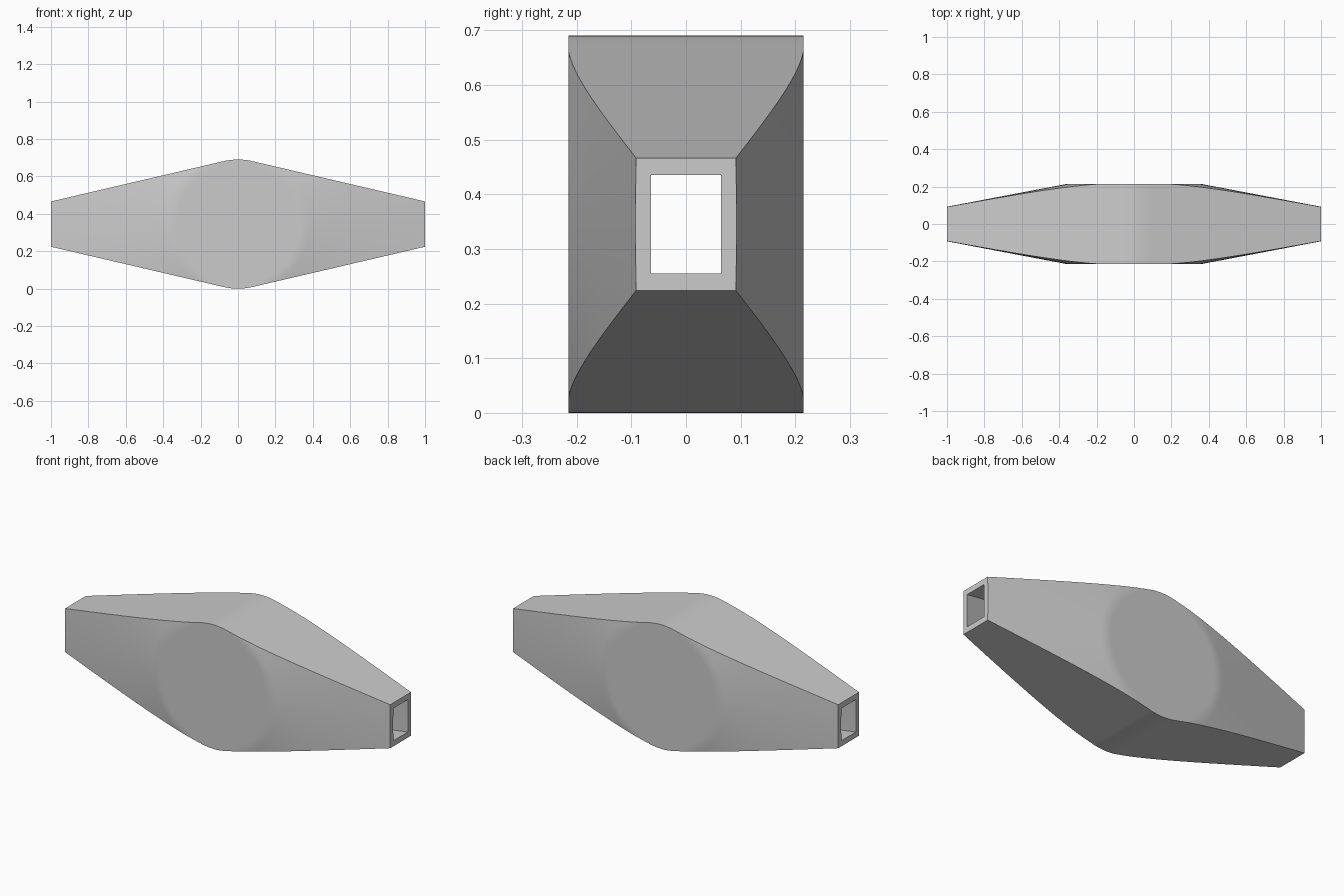
import bpy, bmesh, math

cube = bpy.data.objects.get("Cube")
if cube:
    bpy.data.objects.remove(cube, do_unlink=True)

MID_Z = 0.345      # height of the centre line
FLAT_R = 0.355     # radius of the flat round cheek
SLOPE = 0.19       # fall of the conical cheek per unit of radius

grey = bpy.data.materials.new("plain grey")
grey.use_nodes = True
grey.diffuse_color = (0.6, 0.6, 0.6, 1)
grey.node_tree.nodes["Principled BSDF"].inputs["Base Color"].default_value = (0.6, 0.6, 0.6, 1)


def outline(radius, end_half):
    """Closed side outline: upright ends, straight tapers, round crown."""
    tangent = math.atan2(end_half, 1) + math.acos(radius / math.hypot(1, end_half))
    tx, tz = radius * math.cos(tangent), radius * math.sin(tangent)
    quarter = [(1, end_half * i / 4) for i in range(4)]
    quarter += [(1 + (tx - 1) * i / 24, end_half + (tz - end_half) * i / 24) for i in range(24)]
    for i in range(9):
        a = tangent + (math.pi / 2 - tangent) * i / 8
        quarter.append((radius * math.cos(a), radius * math.sin(a)))
    half = quarter + [(-x, z) for x, z in reversed(quarter[:-1])]
    return half + [(x, -z) for x, z in reversed(half[1:-1])]


def skin(bm, radius, end_half, half_width):
    """Two conical cheeks with flat discs, joined by a rim; the ends stay open."""
    points = outline(radius, end_half)
    n = len(points)
    rims = []
    for side in (-1, 1):
        rings = []
        for limit in (FLAT_R * 0.92, FLAT_R, FLAT_R * 1.08, 9):
            ring = []
            for x, z in points:
                rho = math.hypot(x, z)
                # rings stay just inside the rim where the rim is close
                s = 1 if limit == 9 else min(limit / rho, 0.9 + 0.08 * limit / FLAT_R)
                y = half_width - SLOPE * max(0, rho * s - FLAT_R)
                ring.append(bm.verts.new((x * s, side * y, z * s + MID_Z)))
            rings.append(ring)
        bm.faces.new(rings[0])
        for a, b in zip(rings, rings[1:]):
            for i in range(n):
                j = (i + 1) % n
                bm.faces.new((a[i], a[j], b[j], b[i]))
        rims.append(rings[-1])
    front, back = rims
    for i in range(n):
        j = (i + 1) % n
        if abs(points[i][0] + points[j][0]) < 1.9999:
            bm.faces.new((front[i], front[j], back[j], back[i]))
    return rims


# Hollow body: outer and inner skins
bm = bmesh.new()
outer = skin(bm, 0.345, 0.121, 0.215)
inner = skin(bm, 0.315, 0.09, 0.187)

# Flat end frames around both openings
for sign in (-1, 1):
    loops = []
    for front, back in (outer, inner):
        f = sorted((v for v in front if v.co.x * sign > 0.99999), key=lambda v: v.co.z)
        b = sorted((v for v in back if v.co.x * sign > 0.99999), key=lambda v: -v.co.z)
        loops.append(f + b)
    a, b = loops
    for i in range(len(a)):
        j = (i + 1) % len(a)
        bm.faces.new((a[i], a[j], b[j], b[i]))

bmesh.ops.recalc_face_normals(bm, faces=bm.faces)
mesh = bpy.data.meshes.new("hollow_body")
bm.to_mesh(mesh)
bm.free()
mesh.materials.append(grey)
body = bpy.data.objects.new("hollow_body", mesh)
bpy.context.collection.objects.link(body)

bpy.ops.object.select_all(action='DESELECT')
body.select_set(True)
bpy.context.view_layer.objects.active = body
bpy.ops.object.shade_smooth_by_angle(angle=math.radians(30))
